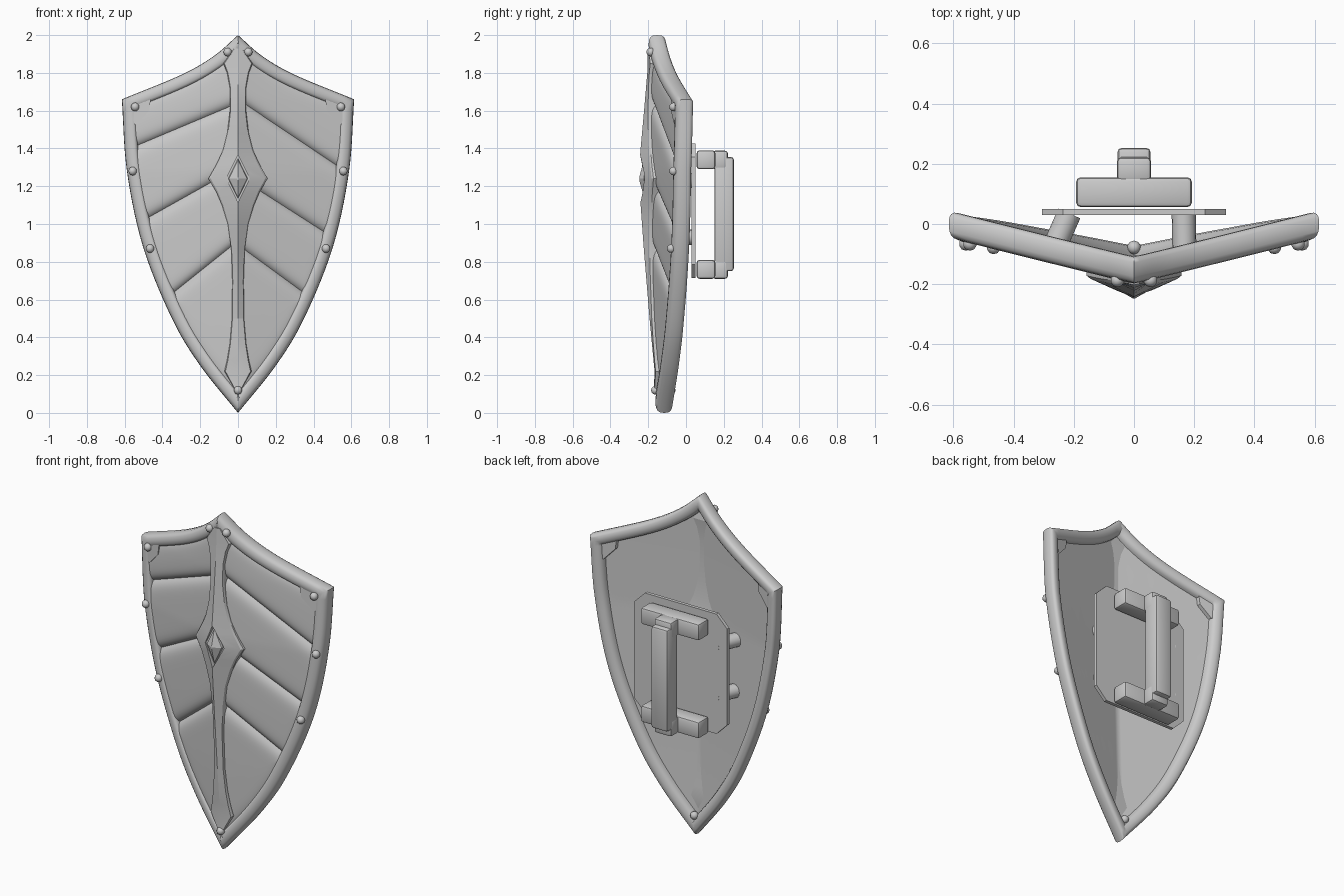
import bpy, bmesh, math
from mathutils import Vector

if "Cube" in bpy.data.objects:
    bpy.data.objects.remove(bpy.data.objects["Cube"])


def interp(pts, t):
    """Piecewise linear lookup in (key, value) pairs with ascending keys."""
    if t <= pts[0][0]:
        return pts[0][1]
    for (a, va), (b, vb) in zip(pts, pts[1:]):
        if t <= b:
            return va + (vb - va) * (t - a) / max(b - a, 1e-9)
    return pts[-1][1]


def spline(keys, steps):
    """Catmull-Rom through 2D keys."""
    k = [Vector(p) for p in keys]
    k = [2 * k[0] - k[1]] + k + [2 * k[-1] - k[-2]]
    out = []
    for i in range(1, len(k) - 2):
        p0, p1, p2, p3 = k[i - 1:i + 3]
        for s in range(steps):
            t = s / steps
            out.append(0.5 * (2 * p1 + (p2 - p0) * t + (2 * p0 - 5 * p1 + 4 * p2 - p3) * t * t
                              + (3 * p1 - p0 - 3 * p2 + p3) * t ** 3))
    return out + [k[-2]]


def finish(bm, name, angle=35, face=0):
    if face:
        bm.normal_update()
        if sum(f.normal.y * f.calc_area() for f in bm.faces) * face < 0:
            bmesh.ops.reverse_faces(bm, faces=bm.faces[:])
    me = bpy.data.meshes.new(name)
    bm.to_mesh(me)
    bm.free()
    ob = bpy.data.objects.new(name, me)
    bpy.context.collection.objects.link(ob)
    if angle:
        bpy.ops.object.select_all(action='DESELECT')
        ob.select_set(True)
        bpy.context.view_layer.objects.active = ob
        bpy.ops.object.shade_smooth_by_angle(angle=math.radians(angle))
    return ob


def loft(name, rows, loop=False, ring=False, caps=False, angle=35, face=0):
    """Skin rows of points; loop joins last row to first, ring closes each row."""
    bm = bmesh.new()
    v = [[bm.verts.new(p) for p in r] for r in rows]
    n, m = len(v), len(v[0])
    for i in range(n if loop else n - 1):
        for j in range(m if ring else m - 1):
            a, b, k = v[i], v[(i + 1) % n], (j + 1) % m
            bm.faces.new((a[j], a[k], b[k], b[j]))
    if caps:
        bm.faces.new(v[0])
        bm.faces.new(v[-1])
    bmesh.ops.recalc_face_normals(bm, faces=bm.faces[:])
    return finish(bm, name, angle, face)


def prism(name, outline, y0, y1):
    return loft(name, [[(x, y0, z) for x, z in outline], [(x, y1, z) for x, z in outline]],
                ring=True, caps=True, angle=0)


def box(name, x, y, z, bevel=0.015):
    bm = bmesh.new()
    bmesh.ops.create_cube(bm, size=1)
    for v in bm.verts:
        v.co = [r[0] + (c + 0.5) * (r[1] - r[0]) for c, r in zip(v.co, (x, y, z))]
    bmesh.ops.bevel(bm, geom=bm.edges[:], offset=bevel, segments=2, profile=0.5, affect='EDGES')
    return finish(bm, name)


def rod(name, a, b, r, sides=16):
    a, b = Vector(a), Vector(b)
    bm = bmesh.new()
    bmesh.ops.create_cone(bm, cap_ends=True, segments=sides, radius1=r, radius2=r, depth=(b - a).length)
    q = (b - a).to_track_quat('Z', 'Y')
    for v in bm.verts:
        v.co = q @ v.co + (a + b) / 2
    return finish(bm, name)


# Curved V-shaped mid surface of the shield
CENTRE = [(0, -.115), (.3, -.13), (.5, -.139), (.88, -.152), (1.28, -.164), (1.66, -.16), (2, -.152)]


def base(x, z):
    return interp(CENTRE, z) + 0.26 * abs(x)


# Outline, right half from top tip round to bottom tip
top = spline([(0, 2), (.127, 1.89), (.3, 1.79), (.615, 1.66)], 6)
side = spline([(.615, 1.66), (.588, 1.28), (.503, .88), (.35, .5), (.2, .25), (0, 0)], 7)
half = top + side[1:]
outline = half + [Vector((-p.x, p.y)) for p in half[-2:0:-1]]
W, N = 0.072, len(outline)
inner = []
for i, p in enumerate(outline):
    d1 = (p - outline[i - 1]).normalized()
    d2 = (outline[(i + 1) % N] - p).normalized()
    n1, n2 = Vector((d1.y, -d1.x)), Vector((d2.y, -d2.x))
    inner.append(p + (n1 + n2) * W / (1 + n1.dot(n2)))

# Rim: rounded section swept round the outline
rows = []
for o, q in zip(outline, inner):
    row = []
    for k in range(16):
        a = 2 * math.pi * k / 16
        c, s = math.cos(a), math.sin(a)
        t = 0.5 + 0.5 * math.copysign(abs(c) ** .7, c)
        p = o.lerp(q, t)
        row.append((p.x, base(p.x, p.y) + 0.045 * math.copysign(abs(s) ** .7, s), p.y))
    rows.append(row)
loft("rim", rows, loop=True, ring=True, angle=40)

# Panel limits run along the middle of the rim
mid = [o.lerp(q, .5) for o, q in zip(outline, inner)][:len(half)]
nt = len(top)
upper = [(p.x, p.y) for p in mid[:nt]]
lower = [(p.x, p.y) for p in reversed(mid[nt - 1:])]
XM = mid[nt - 1].x

# Padded front panels, split by slanting grooves (height, slope)
GROOVES = {-1: [(.91, .8), (1.30, .56), (1.64, .42)], 1: [(.89, .73), (1.25, .64), (1.66, .67)]}
for s, lines in GROOVES.items():
    for k in range(4):
        def lo(x):
            z = interp(lower, x)
            return max(z, lines[k - 1][0] - lines[k - 1][1] * x) if k else z

        def hi(x):
            z = interp(upper, x)
            return min(z, lines[k][0] - lines[k][1] * x) if k < 3 else z
        xm = max(x for x in [XM * i / 400 for i in range(401)] if hi(x) > lo(x) + .002)
        rows = []
        for i in range(31):
            x = xm * i / 30
            z0, z1 = lo(x), hi(x)
            row = []
            for j in range(25):
                v = 0.5 - 0.5 * math.cos(math.pi * j / 24)
                z = z0 + (z1 - z0) * v
                d = min(v, 1 - v) * (z1 - z0)
                puff = 1 - math.exp(-d / .025)
                row.append((s * x, base(x, z) - .008 - .028 * puff, z))
            rows.append(row)
        loft("panel", rows, angle=60, face=-1)

# Back lining
rows = []
for i in range(-30, 31):
    x = XM * i / 30
    z0, z1 = interp(lower, abs(x)), interp(upper, abs(x))
    rows.append([(x, base(x, z) + .008, z) for z in [z0 + (z1 - z0) * j / 30 for j in range(31)]])
loft("back_lining", rows, angle=50, face=1)

# Corner gussets
for s in (-1, 1):
    tri = [(.57, 1.65), (.565, 1.53), (.535, 1.53), (.47, 1.6), (.46, 1.68)]
    loft("corner_gusset", [[(s * x, base(x, z) + d, z) for x, z in tri] for d in (-.041, .03)],
         ring=True, caps=True, angle=0)

# Central spine with flared ends and diamond boss
WIDTH = [(.13, .02), (.22, .072), (.28, .058), (.37, .043), (.5, .032), (.7, .03), (.87, .036), (1.0, .054),
         (1.1, .085), (1.17, .115), (1.24, .157), (1.32, .112), (1.39, .08), (1.48, .057), (1.6, .043),
         (1.72, .043), (1.8, .058), (1.85, .078), (1.93, .02)]
RIDGE = [(.13, -.158), (.5, -.193), (.9, -.226), (1.1, -.24), (1.24, -.247), (1.36, -.244),
         (1.6, -.222), (1.8, -.205), (1.93, -.2)]
rows = []
for z, w in WIDTH:
    b = base(w, z)
    e = b - .048 - .012 * min(1, w / .15)
    r = min(interp(RIDGE, z), e - .004)
    rows.append([(-w, b, z), (-w, e + .01, z), (-w * .92, e, z), (0, r, z),
                 (w * .92, e, z), (w, e + .01, z), (w, b, z)])
spine = loft("centre_spine", rows, ring=True, caps=True, angle=0)


def diamond(w, h):
    return [(-w, 1.24), (0, 1.24 - h), (w, 1.24), (0, 1.24 + h)]


cutter = prism("diamond_cutter", diamond(.062, .125), -.4, -.212)
cutter.hide_render = True
mod = spine.modifiers.new("recess", 'BOOLEAN')
mod.operation, mod.object, mod.solver = 'DIFFERENCE', cutter, 'EXACT'
bpy.context.view_layer.objects.active = spine
bpy.ops.object.modifier_apply(modifier="recess")
bpy.data.objects.remove(cutter)
bpy.ops.object.select_all(action='DESELECT')
spine.select_set(True)
bpy.ops.object.shade_smooth_by_angle(angle=math.radians(14))
loft("diamond_gem", [[(x, -.205, z) for x, z in diamond(.054, .11)],
                     [(x, -.222, z) for x, z in diamond(.048, .1)],
                     [(x, -.247, z) for x, z in diamond(.004, .01)]], ring=True, caps=True, angle=0)

# Rivets round the rim
rivets = [(s * x, base(x, z) - .047, z) for s in (-1, 1)
          for x, z in ((.055, 1.91), (.545, 1.62), (.558, 1.28), (.466, .87))]
rivets += [(0, -.162, .12), (0, -.078, .12)]
for p in rivets:
    bm = bmesh.new()
    bmesh.ops.create_uvsphere(bm, u_segments=10, v_segments=6, radius=.023)
    bmesh.ops.translate(bm, verts=bm.verts[:], vec=p)
    finish(bm, "rivet", 50)

# Back plate on four struts
c = .07
x0, z0, z1 = .305, .715, 1.425
prism("back_plate", [(-x0, z0 + c), (-x0 + c, z0), (x0 - c, z0), (x0, z0 + c),
                     (x0, z1 - c), (x0 - c, z1), (-x0 + c, z1), (-x0, z1 - c)], .03, .05)
for z in (.93, 1.23):
    rod("strut", (-.27, -.09, z), (-.215, .035, z), .04)
    rod("strut", (.168, -.12, z), (.165, .035, z), .04)

# Handle: two cross brackets, posts and the upright grip
for z in (.71, 1.29):
    box("handle_bracket", (-.192, .192), (.056, .155), (z, z + .1))
    box("handle_post", (-.057, .057), (.14, .222), (z, z + .098))
box("handle_grip", (-.055, .055), (.15, .253), (.75, 1.355))
